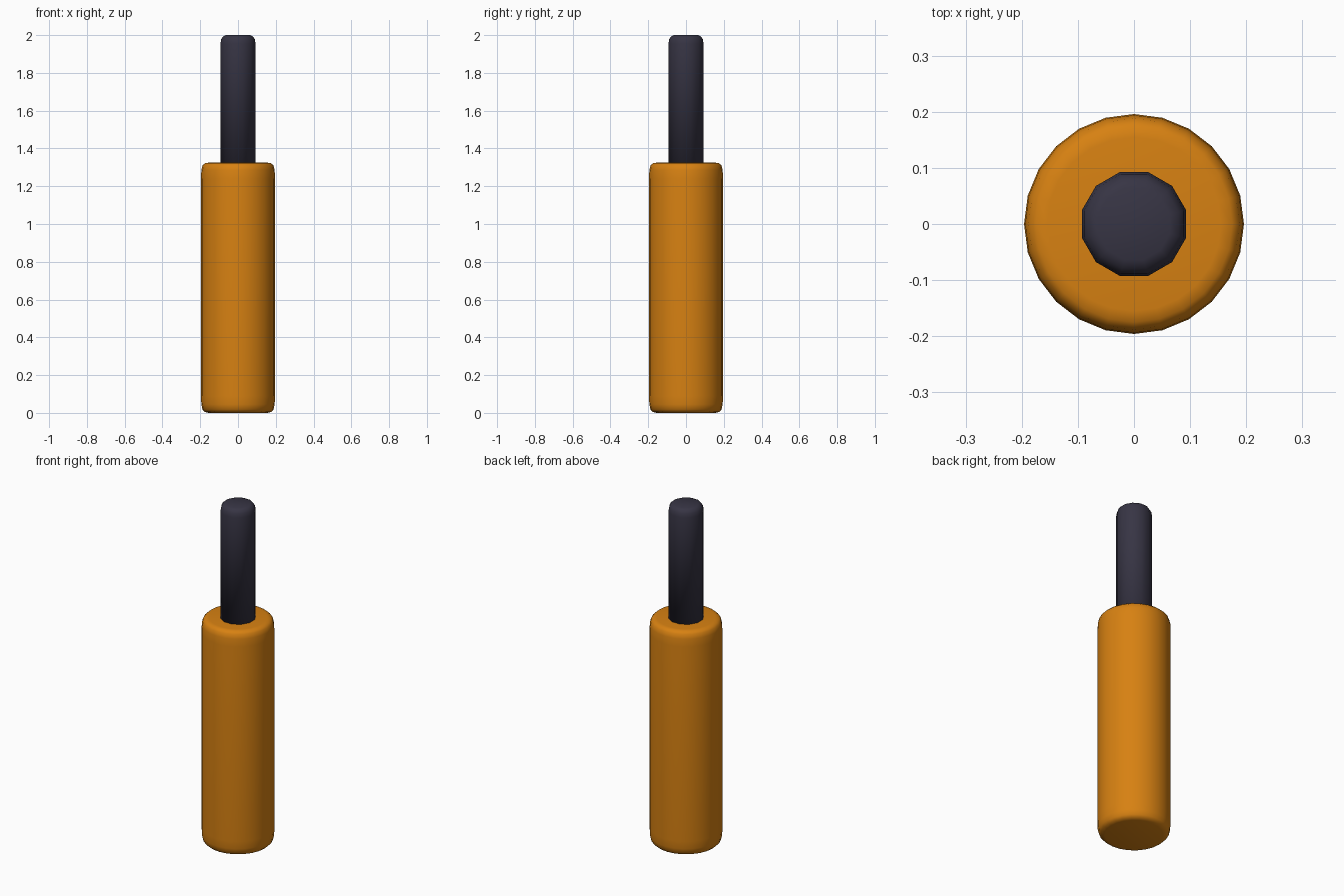
import bpy, bmesh, math

if "Cube" in bpy.data.objects:
    bpy.data.objects.remove(bpy.data.objects["Cube"])


def material(name, rgb):
    m = bpy.data.materials.new(name)
    m.diffuse_color = (*rgb, 1)
    m.use_nodes = True
    m.node_tree.nodes["Principled BSDF"].inputs["Base Color"].default_value = m.diffuse_color
    return m


def lathe(name, profile, sides, turn, mat):
    """Closed, smooth turned part from (radius, height) points."""
    bm = bmesh.new()
    rings = []
    for r, z in profile:
        rings.append([bm.verts.new((r * math.cos(turn + math.tau * i / sides),
                                    r * math.sin(turn + math.tau * i / sides), z))
                      for i in range(sides)])
    for low, high in zip(rings, rings[1:]):
        for i in range(sides):
            j = (i + 1) % sides
            bm.faces.new((low[i], low[j], high[j], high[i]))
    bm.faces.new(rings[0][::-1])
    bm.faces.new(rings[-1])
    for f in bm.faces:
        f.smooth = True
    mesh = bpy.data.meshes.new(name)
    bm.to_mesh(mesh)
    bm.free()
    mesh.materials.append(mat)
    obj = bpy.data.objects.new(name, mesh)
    bpy.context.collection.objects.link(obj)
    return obj


orange = material("orange", (0.68, 0.22, 0.006))
charcoal = material("charcoal", (0.038, 0.035, 0.058))

# Thick grip with rounded rims
lathe("grip", [(0.155, 0.0), (0.175, 0.005), (0.188, 0.018), (0.194, 0.045),
               (0.196, 0.09), (0.196, 1.24), (0.194, 1.285), (0.188, 1.31),
               (0.175, 1.322), (0.155, 1.325)], 24, 0, orange)

# Slim rod with a rounded tip
lathe("rod", [(0.096, 1.30), (0.096, 1.955), (0.092, 1.978),
              (0.082, 1.993), (0.066, 2.0)], 12, math.radians(15), charcoal)
